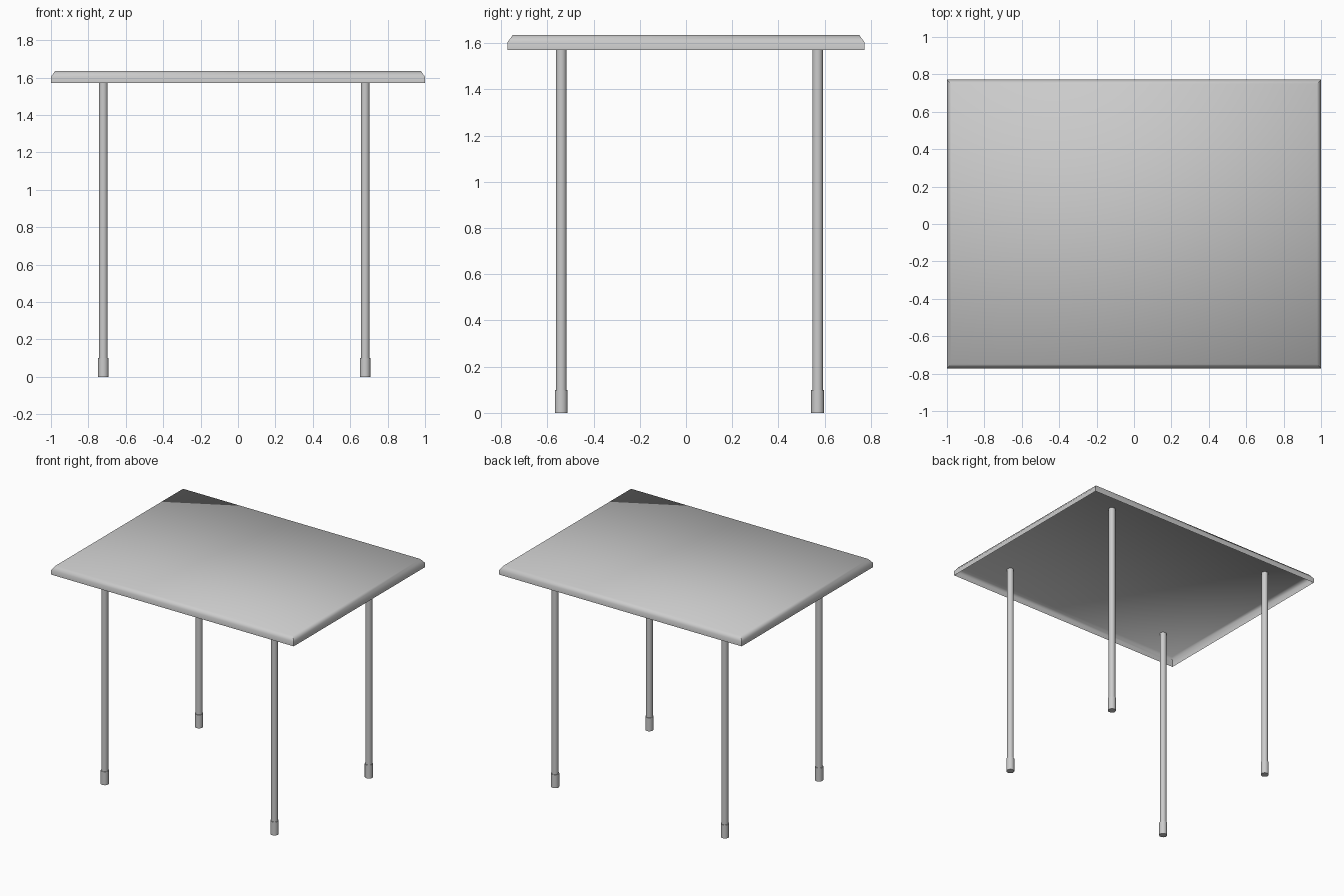
import bpy, bmesh, math

if "Cube" in bpy.data.objects:
    bpy.data.objects.remove(bpy.data.objects["Cube"])

HX, HY = 1.0, 0.772          # half sizes of the table top
Z_RIM, Z_EDGE, Z_TOP = 1.571, 1.605, 1.635


def smooth(obj, angle):
    bpy.ops.object.select_all(action='DESELECT')
    obj.select_set(True)
    bpy.context.view_layer.objects.active = obj
    bpy.ops.object.shade_smooth_by_angle(angle=math.radians(angle))


# Table top: thin shell, open underneath, with a skirt and chamfered edge
bm = bmesh.new()
rings = []
for inset, z in ((0, Z_RIM), (0, Z_EDGE), (0.022, Z_TOP)):
    x, y = HX - inset, HY - inset
    rings.append([bm.verts.new(p) for p in
                  ((-x, -y, z), (x, -y, z), (x, y, z), (-x, y, z))])
for low, high in zip(rings, rings[1:]):
    for i in range(4):
        j = (i + 1) % 4
        bm.faces.new((low[i], low[j], high[j], high[i]))
bm.faces.new(rings[-1])
mesh = bpy.data.meshes.new("table_top")
bm.to_mesh(mesh)
bm.free()
top = bpy.data.objects.new("table_top", mesh)
bpy.context.collection.objects.link(top)
smooth(top, 60)


def cylinder(name, x, y, z0, z1, radius):
    bpy.ops.mesh.primitive_cylinder_add(
        vertices=24, radius=radius, depth=z1 - z0, location=(x, y, (z0 + z1) / 2))
    obj = bpy.context.object
    obj.name = name
    smooth(obj, 40)


# Legs run up to the underside of the shell, each with a wider foot cap
for y, row in ((-0.54, "front"), (0.57, "back")):
    for x, side in ((-0.72, "left"), (0.68, "right")):
        cylinder(f"{row}_{side}_leg", x, y, 0.05, Z_TOP - 0.002, 0.0235)
        cylinder(f"{row}_{side}_foot", x, y, 0.0, 0.10, 0.028)
